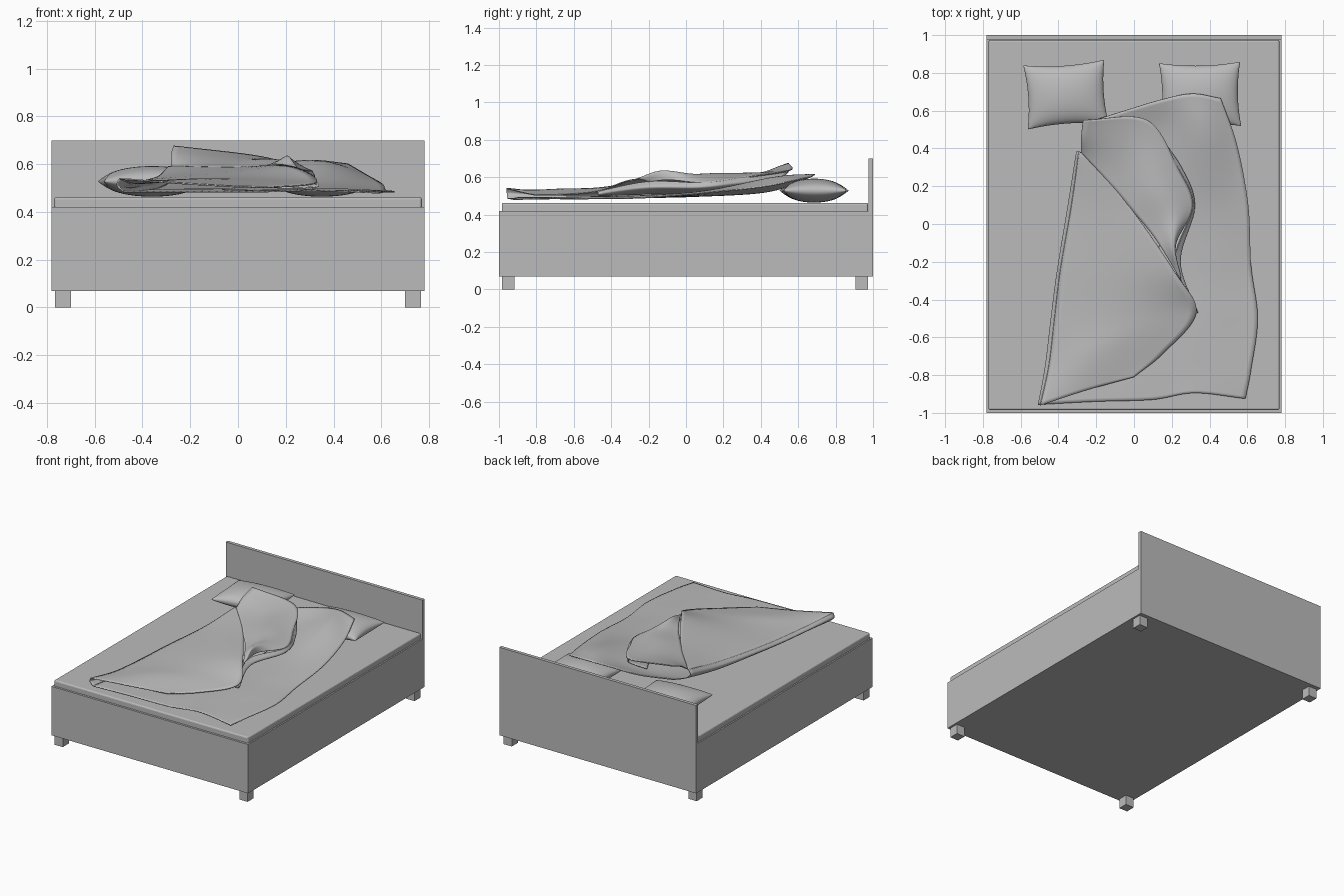
import bpy, bmesh, math
from mathutils import Vector, Matrix

if "Cube" in bpy.data.objects:
    bpy.data.objects.remove(bpy.data.objects["Cube"])

grey = bpy.data.materials.new("plain grey")
grey.diffuse_color = (0.5, 0.5, 0.5, 1)
grey.use_nodes = True
grey.node_tree.nodes["Principled BSDF"].inputs["Base Color"].default_value = grey.diffuse_color


def finish(bm, name, smooth=False):
    bmesh.ops.recalc_face_normals(bm, faces=bm.faces)
    me = bpy.data.meshes.new(name)
    bm.to_mesh(me)
    bm.free()
    me.materials.append(grey)
    ob = bpy.data.objects.new(name, me)
    bpy.context.collection.objects.link(ob)
    if smooth:
        for p in me.polygons:
            p.use_smooth = True
    return ob


def box(name, lo, hi, bevel=0):
    lo, hi = Vector(lo), Vector(hi)
    bm = bmesh.new()
    bmesh.ops.create_cube(bm, size=1)
    for v in bm.verts:
        v.co = Vector([(lo[i] + hi[i]) / 2 + v.co[i] * (hi[i] - lo[i]) for i in range(3)])
    ob = finish(bm, name)
    if bevel:
        m = ob.modifiers.new("round", 'BEVEL')
        m.width, m.segments = bevel, 3
    return ob


def spline(pts, n):
    """Catmull-Rom curve through pts, n steps per span."""
    p = [2 * pts[0] - pts[1]] + pts + [2 * pts[-1] - pts[-2]]
    out = []
    for i in range(1, len(p) - 2):
        a, b, c, d = p[i - 1:i + 3]
        for k in range(n):
            t = k / n
            out.append(0.5 * (2 * b + (c - a) * t + (2 * a - 5 * b + 4 * c - d) * t * t
                              + (3 * b - a - 3 * c + d) * t ** 3))
    return out + [pts[-1]]


def cloth(name, rows, n=10, thick=0.006):
    """Smooth sheet through a coarse grid of points."""
    rows = [spline([Vector(p) for p in r], n) for r in rows]
    cols = [spline(list(c), n) for c in zip(*rows)]
    bm = bmesh.new()
    grid = [[bm.verts.new(p) for p in c] for c in cols]
    for a, b in zip(grid, grid[1:]):
        for i in range(len(a) - 1):
            bm.faces.new((a[i], a[i + 1], b[i + 1], b[i]))
    ob = finish(bm, name, True)
    m = ob.modifiers.new("thickness", 'SOLIDIFY')
    m.thickness, m.offset = thick, 0
    return ob


def pillow(name, x, y, z, turn):
    """Two puffed skins with pulled-out corners."""
    n = 32
    bm = bmesh.new()
    for side in (1, -1):
        g = []
        for i in range(n + 1):
            row = []
            for j in range(n + 1):
                u = math.sin((i / n - 0.5) * math.pi)
                v = math.sin((j / n - 0.5) * math.pi)
                px = 0.215 * u * (1 - 0.07 * (1 - v * v))
                py = 0.17 * v * (1 - 0.10 * (1 - u * u))
                pz = 0.064 * max(0, (1 - u * u) * (1 - v * v)) ** 0.45
                row.append(bm.verts.new((px, py, side * pz)))
            g.append(row)
        for i in range(n):
            for j in range(n):
                bm.faces.new((g[i][j], g[i + 1][j], g[i + 1][j + 1], g[i][j + 1]))
    bmesh.ops.remove_doubles(bm, verts=bm.verts, dist=1e-5)
    bm.transform(Matrix.Translation((x, y, z)) @ Matrix.Rotation(math.radians(turn), 4, 'Z'))
    finish(bm, name, True)


# bed base, headboard, mattress
box("bed_base", (-0.78, -1, 0.07), (0.78, 0.976, 0.42))
box("headboard", (-0.78, 0.976, 0.07), (0.78, 1, 0.70))
box("mattress", (-0.77, -0.985, 0.40), (0.77, 0.974, 0.462), 0.01)

# feet
for sx, side in ((-1, "left"), (1, "right")):
    for y, end in ((-0.985, "front"), (0.905, "back")):
        x = sx * 0.733
        box(f"{end}_{side}_foot", (x - 0.033, y, 0), (x + 0.033, y + 0.068, 0.07))

# pillows
pillow("left_pillow", -0.36, 0.685, 0.528, 4)
pillow("right_pillow", 0.35, 0.685, 0.528, 1)

# blanket: bottom layer, draped over the right pillow
low = [
    [(-.27, .53, .57), (-.05, .60, .57), (.15, .66, .60), (.31, .69, .615), (.46, .665, .60)],
    [(-.28, .38, .53), (-.06, .42, .52), (.16, .46, .55), (.36, .48, .60), (.545, .42, .55)],
    [(-.33, .10, .50), (-.10, .10, .50), (.15, .10, .51), (.38, .10, .525), (.605, .10, .515)],
    [(-.385, -.25, .49), (-.1, -.25, .495), (.15, -.25, .49), (.4, -.25, .50), (.62, -.22, .49)],
    [(-.42, -.5, .485), (-.1, -.5, .49), (.15, -.5, .49), (.4, -.5, .495), (.655, -.5, .485)],
    [(-.45, -.75, .485), (-.1, -.75, .485), (.12, -.75, .49), (.38, -.75, .49), (.62, -.77, .485)],
    [(-.48, -.955, .485), (-.2, -.94, .485), (.1, -.93, .485), (.32, -.895, .49), (.59, -.925, .48)],
]
cloth("blanket_bottom_layer", low)

# blanket: half folded back over from the left edge
up = [
    [(-.29, .385, .59), (-.285, .38, .59), (-.275, .375, .59)],
    [(-.33, .10, .55), (-.18, .10, .57), (-.03, .10, .585)],
    [(-.39, -.25, .53), (-.08, -.25, .56), (.22, -.26, .59)],
    [(-.42, -.5, .52), (-.05, -.5, .54), (.33, -.47, .525)],
    [(-.45, -.75, .52), (-.17, -.68, .535), (.16, -.68, .505)],
    [(-.495, -.96, .54), (-.25, -.88, .52), (0, -.81, .505)],
]
cloth("blanket_top_layer", up)

# rounded fold joining both layers on the left
fold = []
for a, b in zip(low[1:], up):
    p, q = Vector(a[0]), Vector(b[0])
    fold.append([p, (p + q) / 2 + Vector((-0.018, 0, 0)), q])
cloth("blanket_left_fold", fold)

# blanket: raised flap turned over the diagonal
cloth("blanket_flap", [
    [(-.28, .38, .59), (-.28, .46, .64), (-.27, .55, .675)],
    [(-.12, .20, .585), (-.02, .38, .62), (.07, .55, .635)],
    [(.00, .06, .585), (.12, .18, .62), (.235, .29, .595)],
    [(.10, -.06, .59), (.20, .04, .615), (.31, .10, .57)],
    [(.18, -.18, .60), (.21, -.13, .632), (.225, -.09, .585)],
    [(.25, -.30, .58), (.24, -.25, .59), (.215, -.20, .575)],
])

# blanket: tucked roll under the right side of the flap
cloth("blanket_under_fold", [
    [(.07, .55, .63), (.10, .50, .58), (.00, .44, .54)],
    [(.235, .29, .595), (.25, .28, .56), (.12, .22, .525)],
    [(.31, .10, .57), (.31, .08, .54), (.18, .05, .515)],
    [(.215, -.20, .575), (.24, -.20, .54), (.12, -.20, .51)],
    [(.33, -.47, .525), (.325, -.47, .505), (.18, -.45, .50)],
])
